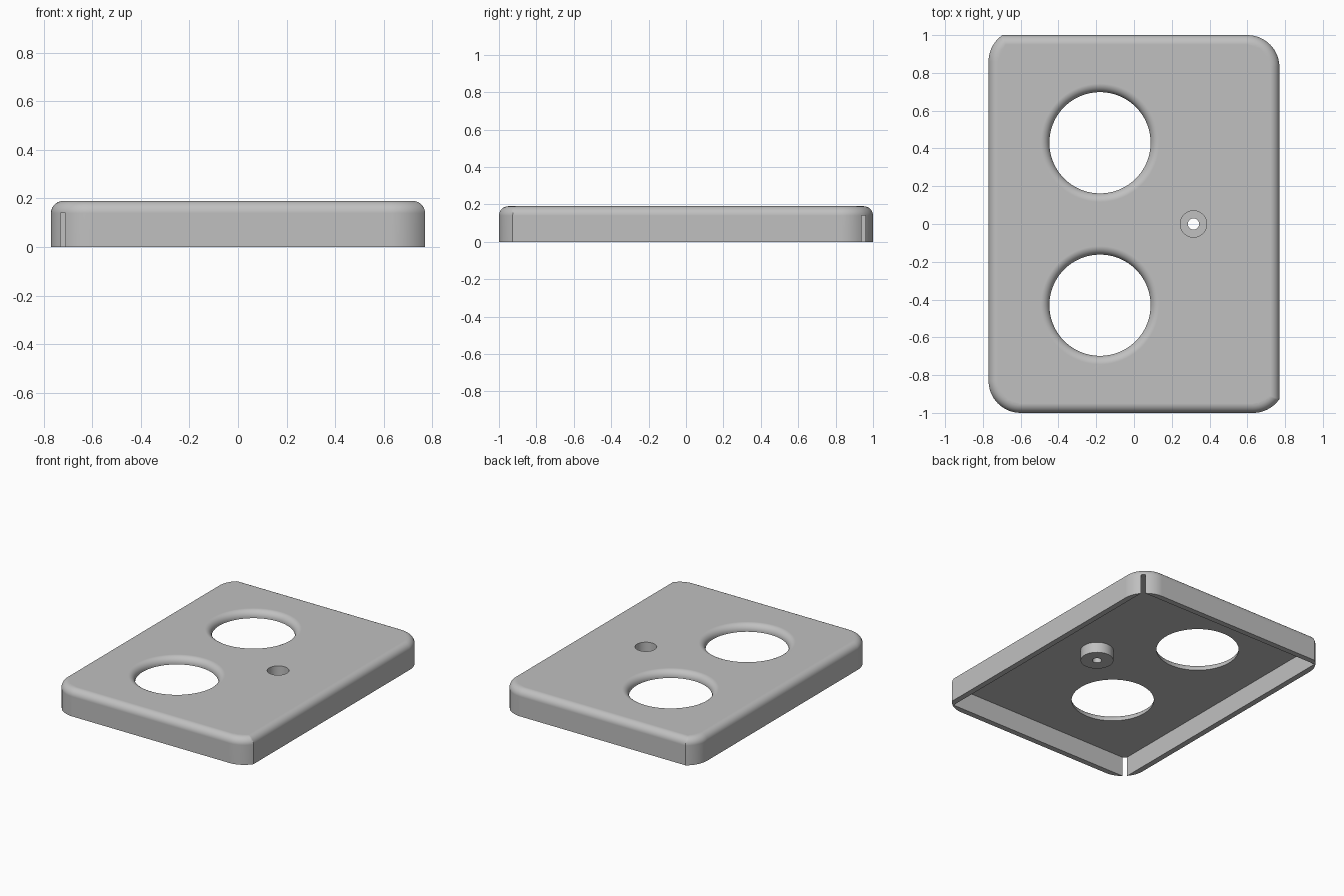
import bpy
import bmesh
from math import sin, cos, acos, pi, radians, degrees

cube = bpy.data.objects.get("Cube")
if cube:
    bpy.data.objects.remove(cube, do_unlink=True)

HALF_X, HALF_Y, HEIGHT = 0.77, 1.0, 0.19
WALL, CEILING, FILLET = 0.04, 0.14, 0.05
CORNER, SHIFT = 0.17, 0.03
STEPS = 14

bm = bmesh.new()


def add_ring(points, z):
    return [bm.verts.new((x, y, z)) for x, y in points]


def bridge(a, b):
    """Quads between two closed rings of equal length."""
    for i in range(len(a)):
        j = (i + 1) % len(a)
        bm.faces.new((a[i], a[j], b[j], b[i]))


def fill(loops):
    """Flat face bounded by the first loop, with the other loops as holes."""
    edges = [bm.edges.get(pair) or bm.edges.new(pair)
             for loop in loops for pair in zip(loop, loop[1:] + loop[:1])]
    bmesh.ops.triangle_fill(bm, edges=edges, use_beauty=True, normal=(0, 0, 1))


def spread(start, end, steps):
    return [start + (end - start) * i / steps for i in range(steps + 1)]


def outline(inset):
    """Plate outline: two tangent corners, two that meet a side at a crease."""
    radius = CORNER - inset
    crease = degrees(acos((radius - SHIFT) / radius))
    slot = degrees(acos((CORNER - WALL) / CORNER))
    tangent = spread(0, slot, 6) + [45] + spread(90 - slot, 90, 6)
    ix, iy = HALF_X - CORNER, HALF_Y - CORNER
    corners = [(ix + SHIFT, -iy, spread(-90, -crease, STEPS)),
               (ix, iy, tangent),
               (-ix, iy + SHIFT, spread(90 + crease, 180, STEPS)),
               (-ix, -iy, [180 + a for a in tangent])]
    return [(cx + radius * cos(radians(a)), cy + radius * sin(radians(a)))
            for cx, cy, angles in corners for a in angles]


def turned(profile, cx, cy, steps):
    """Revolve (radius, z) pairs; returns the first and last ring."""
    rings = [add_ring([(cx + r * cos(2 * pi * i / steps), cy + r * sin(2 * pi * i / steps))
                       for i in range(steps)], z) for r, z in profile]
    for low, high in zip(rings, rings[1:]):
        bridge(low, high)
    return rings[0], rings[-1]


# Rounded edge of the top slab
quarter = spread(0, pi / 2, 8)
slab = [add_ring(outline(FILLET * (1 - cos(a))), CEILING + FILLET * sin(a)) for a in quarter]
for low, high in zip(slab, slab[1:]):
    bridge(low, high)
rim = slab[0]

# Two L-shaped walls, parted by narrow slots at the tangent corners
count = len(rim)
per_corner = STEPS + 1
slot_a, slot_b = per_corner + 6, 3 * per_corner + 6
ceiling = []
for first, last, side in ((slot_b + 2, slot_a + count, 1), (slot_a + 2, slot_b, -1)):
    inner = bm.verts.new((side * (HALF_X - WALL), -side * (HALF_Y - WALL), CEILING))
    chain = [rim[i % count] for i in range(first, last + 1)]
    top = chain + [inner]
    foot = add_ring([v.co.xy for v in top], 0)
    bridge(top, foot)
    fill([foot])
    ceiling += [chain[0], inner, chain[-1], rim[(last + 1) % count]]

# Two large openings with rounded lips, and a hollow screw boss
LIP, HOLE = 0.045, 0.268
lip = [(HOLE, CEILING)] + [(HOLE + LIP * (1 - cos(a)), HEIGHT - LIP + LIP * sin(a))
                           for a in quarter]
boss = [(0.107, CEILING), (0.107, 0.065), (0.03, 0.065),
        (0.03, 0.105), (0.07, 0.105), (0.07, HEIGHT)]
holes = [turned(lip, -0.18, 0.43, 96), turned(lip, -0.18, -0.43, 96),
         turned(boss, 0.315, 0, 64)]

# Ceiling and top faces around the holes
fill([ceiling] + [low for low, high in holes])
fill([slab[-1]] + [high for low, high in holes])
bmesh.ops.recalc_face_normals(bm, faces=bm.faces)

mesh = bpy.data.meshes.new("cover_plate")
bm.to_mesh(mesh)
bm.free()
plate = bpy.data.objects.new("cover_plate", mesh)
bpy.context.collection.objects.link(plate)

# Single plain grey
grey = bpy.data.materials.new("plain grey")
grey.use_nodes = True
grey.diffuse_color = (0.527, 0.527, 0.527, 1)
grey.node_tree.nodes["Principled BSDF"].inputs["Base Color"].default_value = grey.diffuse_color
mesh.materials.append(grey)

# Smooth shading with crisp edges
bpy.ops.object.select_all(action="DESELECT")
plate.select_set(True)
bpy.context.view_layer.objects.active = plate
bpy.ops.object.shade_smooth_by_angle(angle=radians(30))
weighted = plate.modifiers.new("weighted_normals", "WEIGHTED_NORMAL")
weighted.keep_sharp = True
